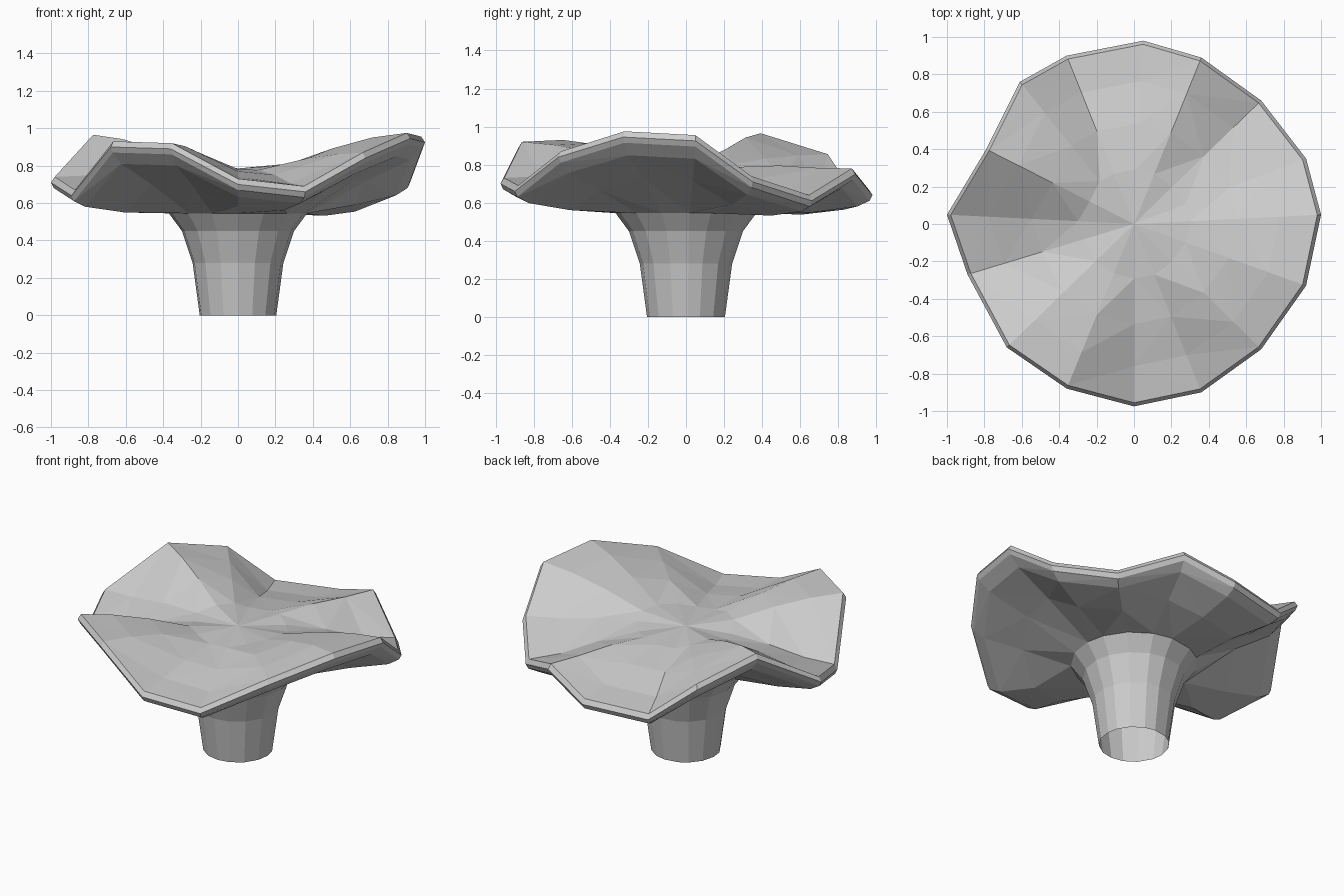
import bpy, bmesh
from math import cos, sin, atan2

if "Cube" in bpy.data.objects:
    bpy.data.objects.remove(bpy.data.objects["Cube"])

# Wavy cap outline: x, y, height at each of 16 rim corners
RIM = [(.05, .98, .64), (.36, .89, .75), (.68, .66, .61), (.92, .35, .71),
       (1, .05, .925), (.92, -.33, .945), (.68, -.67, .84), (.36, -.90, .66),
       (0, -.975, .70), (-.36, -.88, .89), (-.68, -.66, .90), (-.89, -.27, .64),
       (-1, .05, .71), (-.79, .40, .935), (-.61, .76, .825), (-.36, .90, .62)]
MEAN = .77


def wavy_ring(scale, height, wave):
    """Rim outline shrunk by scale, with its waviness damped by wave."""
    return [(x * scale, y * scale, height + wave * (z - MEAN)) for x, y, z in RIM]


def round_ring(radius, z):
    """True circle whose corners line up with the rim corners."""
    angles = [atan2(y, x) for x, y, _ in RIM]
    return [(radius * cos(a), radius * sin(a), z) for a in angles]


def loft(name, rings, tip=None):
    """Skin a stack of rings, optionally closing the last one to a point."""
    bm = bmesh.new()
    loops = [[bm.verts.new(p) for p in ring] for ring in rings]
    n = len(RIM)
    # The rim runs clockwise, so this winding faces outward
    for a, b in zip(loops, loops[1:]):
        for i in range(n):
            j = (i + 1) % n
            bm.faces.new((a[j], a[i], b[i], b[j]))
    if tip:
        top = bm.verts.new(tip)
        for i in range(n):
            bm.faces.new((loops[-1][(i + 1) % n], loops[-1][i], top))
    bmesh.ops.triangulate(bm, faces=bm.faces[:], quad_method='SHORT_EDGE')
    mesh = bpy.data.meshes.new(name)
    bm.to_mesh(mesh)
    bm.free()
    obj = bpy.data.objects.new(name, mesh)
    bpy.context.collection.objects.link(obj)
    return obj


# Stem: open at the bottom, flaring into the cap
loft("stem", [round_ring(r, z) for r, z in
              [(.205, 0), (.243, .28), (.30, .45), (.37, .545)]])

# Cap: underside, thin bevelled rim, then the rippled top flattening at the centre
loft("cap", [round_ring(.37, .545),
             wavy_ring(.68, .625, .58),
             wavy_ring(.92, .695, .88),
             wavy_ring(.985, MEAN - .03, 1),
             wavy_ring(1, MEAN, 1),
             wavy_ring(.98, MEAN + .03, 1),
             wavy_ring(.78, .80, .86),
             wavy_ring(.55, .805, .5),
             wavy_ring(.30, .79, .12)], tip=(0, 0, .785))
